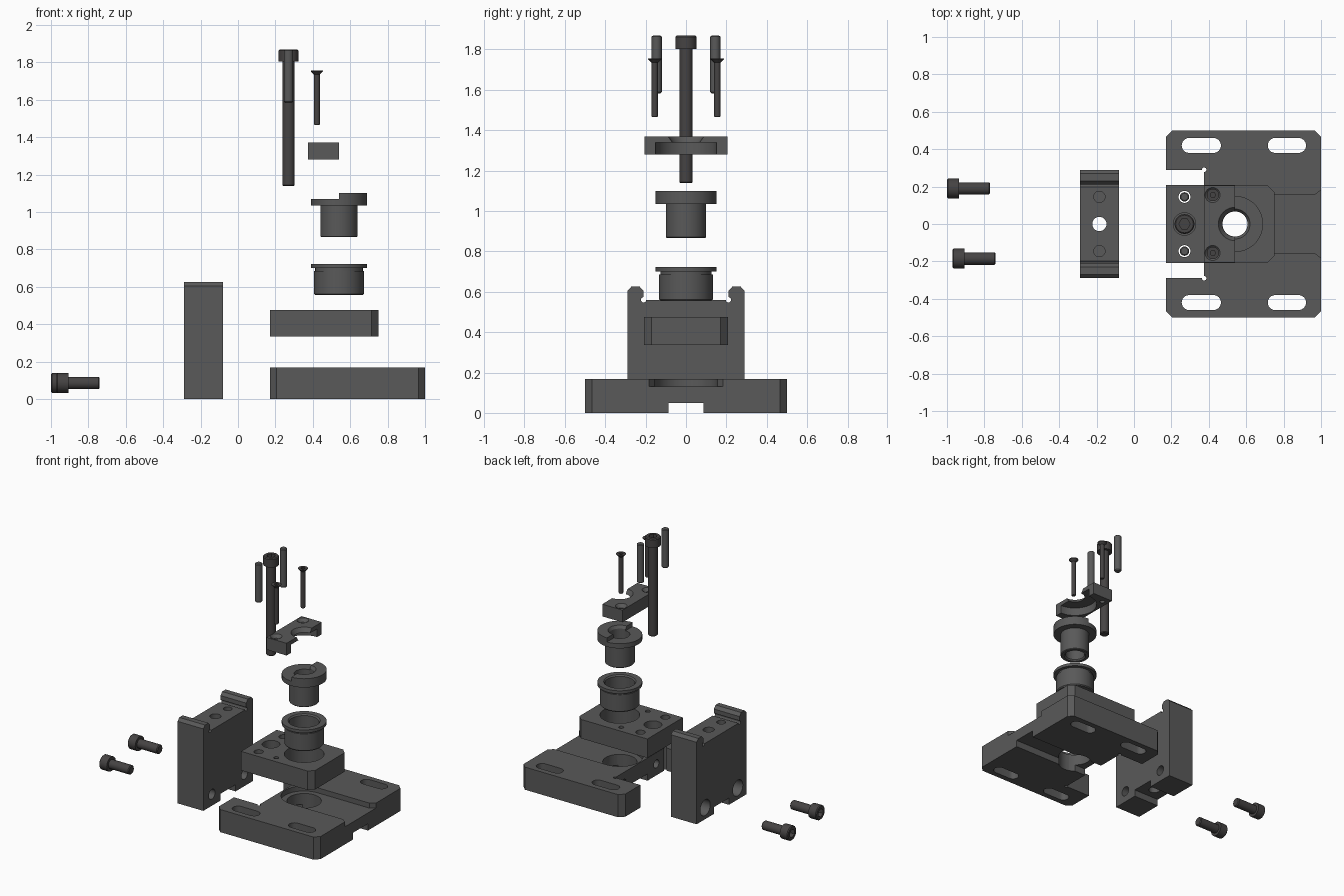
import bpy, bmesh
from math import pi, sin, cos
from mathutils import Matrix

if "Cube" in bpy.data.objects:
    bpy.data.objects.remove(bpy.data.objects["Cube"])

BX, PX = 0.54, 0.27      # bushing axis and pin row


def finish(name, bm, mat=None):
    bmesh.ops.remove_doubles(bm, verts=bm.verts, dist=1e-5)
    bmesh.ops.recalc_face_normals(bm, faces=bm.faces)
    if mat:
        bm.transform(mat)
    me = bpy.data.meshes.new(name)
    bm.to_mesh(me)
    bm.free()
    ob = bpy.data.objects.new(name, me)
    bpy.context.collection.objects.link(ob)
    return ob


def prism(name, pts, lo, hi, axis='Z'):
    """Extrude a 2D outline; axis Z takes (x, y), axis X takes (y, z)."""
    bm = bmesh.new()
    put = (lambda p, h: (p[0], p[1], h)) if axis == 'Z' else (lambda p, h: (h, p[0], p[1]))
    f = bm.faces.new([bm.verts.new(put(p, lo)) for p in pts])
    new = bmesh.ops.extrude_face_region(bm, geom=[f])['geom']
    d = (0, 0, hi - lo) if axis == 'Z' else (hi - lo, 0, 0)
    bmesh.ops.translate(bm, vec=d, verts=[v for v in new if isinstance(v, bmesh.types.BMVert)])
    return finish(name, bm)


def box(x0, x1, y0, y1, z0, z1):
    return prism('cutter', [(x0, y0), (x1, y0), (x1, y1), (x0, y1)], z0, z1)


def lathe(name, prof, x, y, z=0, axis='Z', n=48):
    """Spin a (radius, height) loop; axis X points the top end to -x."""
    bm = bmesh.new()
    rings = [[bm.verts.new((r * cos(2 * pi * i / n), r * sin(2 * pi * i / n), h))
              for i in range(n)] for r, h in prof]
    for k in range(len(prof)):
        a, b = rings[k], rings[(k + 1) % len(prof)]
        if prof[k][0] == 0 and prof[(k + 1) % len(prof)][0] == 0:
            continue
        for i in range(n):
            j = (i + 1) % n
            bm.faces.new((a[i], a[j], b[j], b[i]))
    mat = Matrix.Translation((x, y, z))
    if axis == 'X':
        mat = mat @ Matrix.Rotation(-pi / 2, 4, 'Y')
    return finish(name, bm, mat)


def hole(x, y, r, z0=-1, z1=3, n=40):
    return lathe('cutter', [(0, z0), (r, z0), (r, z1), (0, z1)], x, y, n=n)


def hole_x(x0, x1, y, z, r):
    return lathe('cutter', [(0, -x1), (r, -x1), (r, -x0), (0, -x0)], 0, y, z, 'X', 40)


def cut(ob, *cutters):
    for c in cutters:
        m = ob.modifiers.new('cut', 'BOOLEAN')
        m.operation, m.solver, m.object = 'DIFFERENCE', 'EXACT', c
        bpy.context.view_layer.objects.active = ob
        bpy.ops.object.modifier_apply(modifier=m.name)
        bpy.data.objects.remove(c)
    return ob


def slot(x0, x1, y, r):
    arc = [-pi / 2 + pi * i / 12 for i in range(13)]
    return prism('cutter', [(x1 - r + r * cos(a), y + r * sin(a)) for a in arc] +
                 [(x0 + r - r * cos(a), y - r * sin(a)) for a in arc], -1, 1)


def cap_screw(name, length, head, x, y, z=0, axis='Z'):
    """Socket head screw, top of the head at its origin."""
    b, c = 0.053, 0.006
    ob = lathe(name, [(0, -length), (0.027, -length), (0.033, -length + c), (0.033, -head),
                      (b, -head), (b, -c), (b - c, 0), (0, 0)], x, y, z, axis)
    return cut(ob, lathe('cutter', [(0, -0.04), (0.03, -0.04), (0.03, 0.1), (0, 0.1)], x, y, z, axis, 6))


def mirrored(half):
    return half + [(y, -z) for y, z in reversed(half)]


# Base plate with notch, slots, bottom keyway and flared chip channel
c = 0.035
base = prism('base_plate', mirrored([(0.375, 0.29), (0.17, 0.29), (0.17, 0.5 - c), (0.17 + c, 0.5),
                                     (1 - c, 0.5), (1, 0.5 - c)]), 0, 0.167)
channel = prism('cutter', mirrored([(BX, 0.155), (0.965, 0.155), (1.01, 0.19)]), 0.13, 0.3)
cut(base, channel, box(0, 1.2, -0.087, 0.087, -0.1, 0.05), hole(BX, 0, 0.155, 0.13, 0.3), hole(BX, 0, 0.115))
for s in (1, -1):
    cut(base, slot(0.255, 0.465, 0.42 * s, 0.04), slot(0.715, 0.92, 0.42 * s, 0.04),
        hole(0.375, 0.29 * s, 0.012), hole_x(0.3, 0.58, 0.19 * s, 0.085, 0.03))

# Upright block with hooked top
half = [(0.087, 0.05), (0.087, 0), (0.29, 0), (0.29, 0.605), (0.27, 0.626), (0.23, 0.626),
        (0.21, 0.604), (0.21, 0.56)]
block = prism('upright_block', half + [(-y, z) for y, z in reversed(half)], -0.29, -0.08, 'X')
cut(block, hole(-0.185, 0, 0.038))
for s in (1, -1):
    cut(block, hole(-0.185, 0.145 * s, 0.03, 0.3, 1), hole_x(-0.5, 0.1, 0.19 * s, 0.085, 0.036),
        hole_x(-0.5, -0.18, 0.19 * s, 0.085, 0.058), hole_x(-0.5, 0.1, 0.21 * s, 0.56, 0.013))

# Bushing plate
plate = prism('bushing_plate', mirrored([(0.17, 0.208), (0.713, 0.208), (0.75, 0.171)]), 0.335, 0.475)
cut(plate, hole(BX, 0, 0.133), hole(PX, 0, 0.036), hole(PX, 0, 0.06, 0.4, 1))
for s in (1, -1):
    cut(plate, hole(PX, 0.145 * s, 0.032), hole(0.42, 0.155 * s, 0.017))

# Liner bushing
lathe('liner_bushing', [(0.1, 0.555), (0.127, 0.555), (0.133, 0.562), (0.133, 0.685), (0.127, 0.685),
                        (0.127, 0.7), (0.15, 0.7), (0.15, 0.722), (0.108, 0.722), (0.1, 0.712)],
      BX, 0, n=64)

# Slip bushing with its flange lowered on the clamp side
slip = lathe('slip_bushing', [(0.075, 0.865), (0.095, 0.865), (0.1, 0.87), (0.1, 1.035), (0.15, 1.035),
                              (0.15, 1.1), (0.08, 1.1), (0.067, 1.08), (0.067, 0.875)], BX, 0, n=64)
cut(slip, box(0.3, BX, -0.3, 0.3, 1.07, 1.3))

# Clamp with stepped half-round recess and countersunk holes
clamp = box(0.375, BX, -0.205, 0.205, 1.28, 1.37)
clamp.name = clamp.data.name = 'clamp'
cut(clamp, hole(BX, 0, 0.152, 1, 1.34),
    lathe('cutter', [(0, 1.3), (0.068, 1.3), (0.068, 1.34), (0.096, 1.38), (0, 1.38)], BX, 0))
for s in (1, -1):
    cut(clamp, lathe('cutter', [(0, 1.2), (0.018, 1.2), (0.018, 1.348), (0.045, 1.375), (0, 1.375)],
                     0.42, 0.155 * s))

# Fasteners and dowel pins
cap_screw('long_screw', 0.73, 0.065, PX, 0, 1.868)
cap_screw('side_screw_back', 0.23, 0.065, -1, 0.19, 0.085, 'X')
cap_screw('side_screw_front', 0.23, 0.065, -0.97, -0.185, 0.085, 'X')
for s, side in ((1, 'back'), (-1, 'front')):
    y = 0.145 * s
    lathe('dowel_pin_' + side, [(0, 1.583), (0.019, 1.583), (0.025, 1.59), (0.025, 1.863), (0.019, 1.868),
                                (0, 1.868)], PX, y)
    y = 0.155 * s
    screw = lathe('flat_screw_' + side, [(0, 1.465), (0.013, 1.465), (0.016, 1.47), (0.016, 1.735),
                                         (0.033, 1.752), (0.033, 1.756), (0, 1.756)], 0.422, y)
    cut(screw, hole(0.422, y, 0.015, 1.735, 2, 6))

# Dark steel for the plates, near-black steel for the fasteners
steel = bpy.data.materials.new('dark_steel')
steel.diffuse_color = (0.1, 0.1, 0.1, 1)
steel.use_nodes = True
steel.node_tree.nodes["Principled BSDF"].inputs["Base Color"].default_value = steel.diffuse_color
black = bpy.data.materials.new('black_steel')
black.diffuse_color = (0.06, 0.056, 0.056, 1)
black.use_nodes = True
black.node_tree.nodes["Principled BSDF"].inputs["Base Color"].default_value = black.diffuse_color
for ob in bpy.context.collection.objects:
    ob.data.materials.clear()
    ob.data.materials.append(black if 'screw' in ob.name else steel)
    ob.select_set(True)
bpy.ops.object.shade_smooth_by_angle(angle=0.45)
